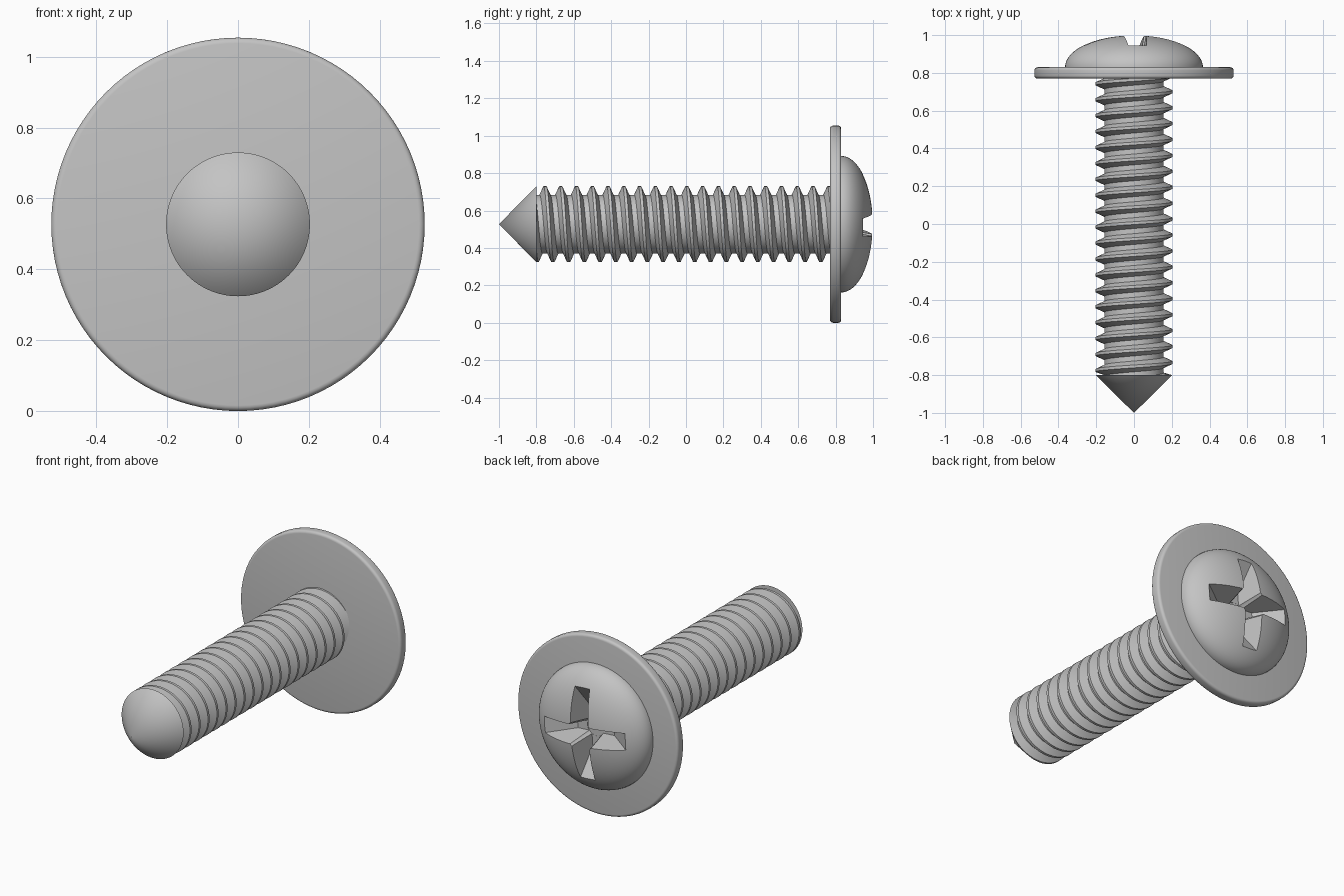
import bpy, bmesh, math
from mathutils import Matrix, Vector

if "Cube" in bpy.data.objects:
    bpy.data.objects.remove(bpy.data.objects["Cube"], do_unlink=True)

AXIS_Z = 0.527
SEGMENTS = 96

steel = bpy.data.materials.new("grey steel")
steel.use_nodes = True
grey = (0.55, 0.55, 0.55, 1.0)
steel.diffuse_color = grey
steel.node_tree.nodes["Principled BSDF"].inputs["Base Color"].default_value = grey


def make_object(name, bm):
    """Turn a bmesh built around the y axis into a steel object on the screw axis."""
    bmesh.ops.remove_doubles(bm, verts=bm.verts, dist=1e-5)
    bmesh.ops.dissolve_degenerate(bm, edges=bm.edges, dist=1e-5)
    bmesh.ops.recalc_face_normals(bm, faces=bm.faces)
    bmesh.ops.translate(bm, verts=bm.verts, vec=(0, 0, AXIS_Z))
    mesh = bpy.data.meshes.new(name)
    bm.to_mesh(mesh)
    bm.free()
    mesh.materials.append(steel)
    obj = bpy.data.objects.new(name, mesh)
    bpy.context.collection.objects.link(obj)
    return obj


def activate(obj):
    bpy.ops.object.select_all(action="DESELECT")
    obj.select_set(True)
    bpy.context.view_layer.objects.active = obj


def smooth(obj, angle=30):
    activate(obj)
    bpy.ops.object.shade_smooth_by_angle(angle=math.radians(angle))


def skin(bm, rows):
    """Bridge equal-length rows of points with quads."""
    rows = [[bm.verts.new(p) for p in row] for row in rows]
    for a, b in zip(rows, rows[1:]):
        for i in range(len(a) - 1):
            bm.faces.new((a[i], a[i + 1], b[i + 1], b[i]))


def around(radius, y, turn):
    return (radius * math.sin(turn), y, radius * math.cos(turn))


def lathe(name, profile):
    """Revolve (radius, y) points about the y axis."""
    bm = bmesh.new()
    turns = [math.tau * i / SEGMENTS for i in range(SEGMENTS + 1)]
    skin(bm, [[around(r, y, t) for t in turns] for r, y in profile])
    return make_object(name, bm)


def arc(cx, cy, rx, ry, start, end, steps):
    angles = [math.radians(start + (end - start) * i / steps) for i in range(steps + 1)]
    return [(cx + rx * math.cos(a), cy + ry * math.sin(a)) for a in angles]


# Pointed tip
smooth(lathe("tip", [(0, -1), (0.203, -0.8), (0, -0.8)]))

# Washer with rounded rim
rim = 0.016
smooth(lathe("washer", [(0, 0.77)]
             + arc(0.527 - rim, 0.77 + rim, rim, rim, -90, 0, 4)
             + arc(0.527 - rim, 0.83 - rim, rim, rim, 0, 90, 4)
             + [(0, 0.83)]), 40)

# Threaded shank: a right-handed helical strip, trimmed flat at both ends
PITCH = 0.0843
CREST_Y = -0.754
thread_profile = [(-0.09, 0.203), (0.09, 0.203), (0.34, 0.157), (0.66, 0.157)]
bm = bmesh.new()
rows = []
for lap in range(-3, 20):
    for offset, radius in thread_profile:
        row = []
        for i in range(SEGMENTS + 1):
            y = CREST_Y + PITCH * (lap + offset + i / SEGMENTS)
            row.append(around(radius, min(max(y, -0.8), 0.78), math.tau * i / SEGMENTS))
        rows.append(row)
skin(bm, rows)
smooth(make_object("threaded_shank", bm), 25)

# Domed head
head = lathe("domed_head", [(0, 0.8), (0.365, 0.8)]
             + arc(0, 0.83, 0.365, 0.17, 0, 90, 20))


# Cross recess: two tapered bars and a tapered core cut into the head
def bar_cutter(name, angle, floor):
    bm = bmesh.new()
    for y, length, width in ((floor, 0.12, 0.03), (1.02, 0.37, 0.062)):
        for sx in (-1, 1):
            for sz in (-1, 1):
                bm.verts.new((sx * width, y, sz * length))
    bmesh.ops.convex_hull(bm, input=bm.verts)
    bmesh.ops.rotate(bm, verts=bm.verts, matrix=Matrix.Rotation(math.radians(angle), 3, "Y"))
    return make_object(name, bm)


cutters = [bar_cutter("recess_bar_upright", 4, 0.842),
           bar_cutter("recess_bar_level", 94, 0.843),
           lathe("recess_core", [(0, 0.841), (0.055, 0.841), (0.095, 1.02), (0, 1.02)])]
for cutter in cutters:
    cutter.hide_render = True
    cut = head.modifiers.new("cut", "BOOLEAN")
    cut.operation = "DIFFERENCE"
    cut.solver = "EXACT"
    cut.object = cutter
    activate(head)
    bpy.ops.object.modifier_apply(modifier=cut.name)
    bpy.data.objects.remove(cutter, do_unlink=True)
smooth(head, 25)
